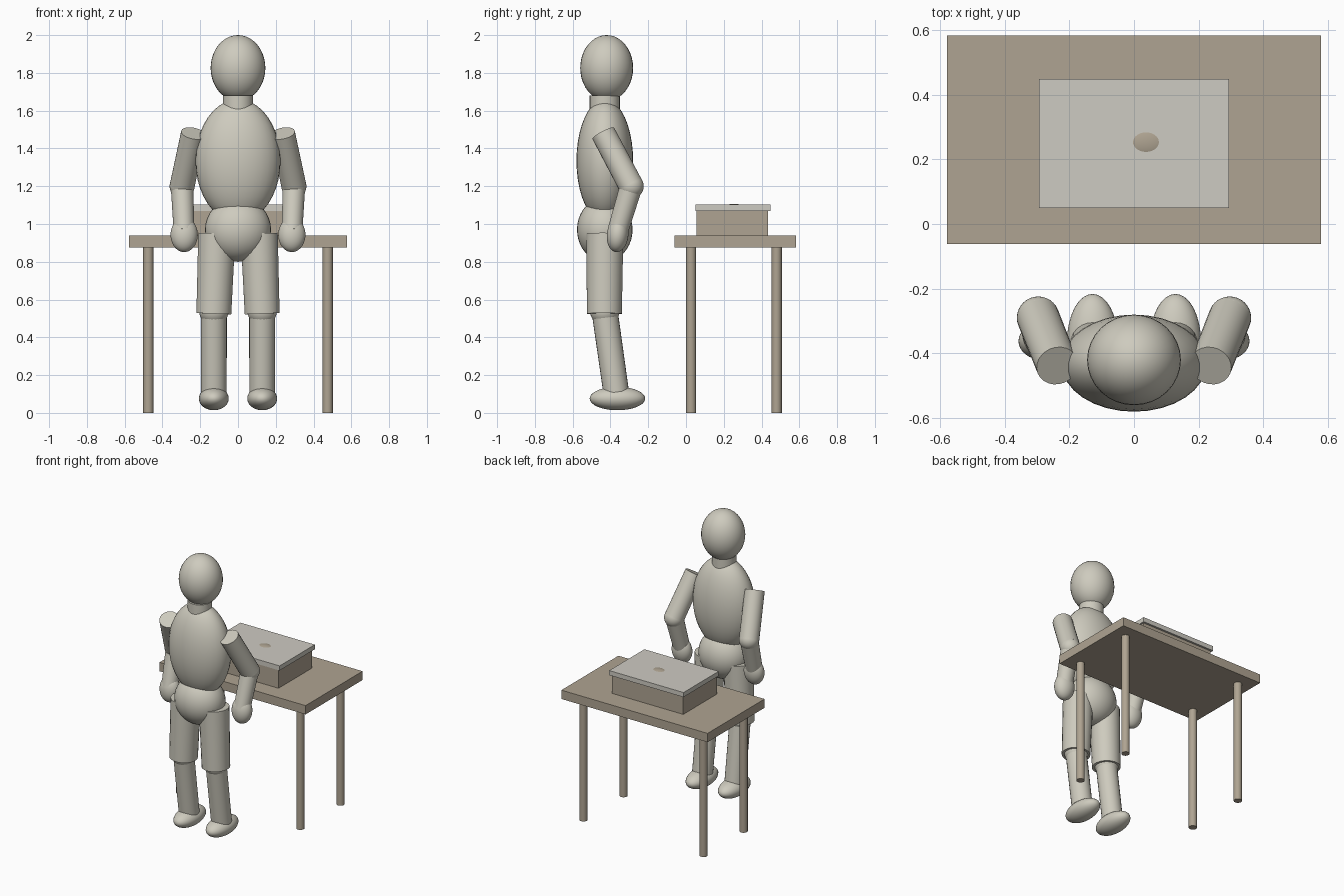
import bpy
from mathutils import Vector

if "Cube" in bpy.data.objects:
    bpy.data.objects.remove(bpy.data.objects["Cube"])


def colour(name, rgb):
    m = bpy.data.materials.new(name)
    m.diffuse_color = (*rgb, 1)
    m.use_nodes = True
    m.node_tree.nodes["Principled BSDF"].inputs["Base Color"].default_value = m.diffuse_color
    return m


pale = colour("pale_clay", (0.617, 0.597, 0.515))
lid_grey = colour("lid_grey", (0.617, 0.597, 0.540))
wood = colour("dull_wood", (0.429, 0.371, 0.287))


def finish(name, mat, smooth=True):
    ob = bpy.context.object
    ob.name = name
    ob.data.materials.append(mat)
    if smooth:
        bpy.ops.object.shade_smooth_by_angle()
    return ob


def ellipsoid(name, centre, radii, mat=pale, tilt=0):
    bpy.ops.mesh.primitive_uv_sphere_add(segments=32, ring_count=20, location=centre,
                                         rotation=(tilt, 0, 0))
    bpy.context.object.scale = radii
    bpy.ops.object.transform_apply(location=False, rotation=True, scale=True)
    return finish(name, mat)


def limb(name, a, b, ra, rb, mat=pale, sides=24):
    """Tapered cylinder from a to b."""
    a, b = Vector(a), Vector(b)
    d = b - a
    bpy.ops.mesh.primitive_cone_add(vertices=sides, radius1=ra, radius2=rb,
                                    depth=d.length, location=(a + b) / 2)
    bpy.context.object.rotation_euler = d.to_track_quat('Z', 'Y').to_euler()
    return finish(name, mat)


def block(name, lo, hi, mat):
    lo, hi = Vector(lo), Vector(hi)
    bpy.ops.mesh.primitive_cube_add(size=1, location=(lo + hi) / 2)
    bpy.context.object.scale = hi - lo
    bpy.ops.object.transform_apply(location=False, rotation=False, scale=True)
    return finish(name, mat, smooth=False)


# Head and body
ellipsoid("head", (0, -0.42, 1.826), (0.145, 0.14, 0.174))
limb("neck", (0, -0.43, 1.55), (0, -0.43, 1.68), 0.08, 0.08)
ellipsoid("torso", (0, -0.43, 1.335), (0.225, 0.15, 0.325))
ellipsoid("pelvis", (0, -0.43, 0.97), (0.175, 0.147, 0.17))

# Arms and legs, mirrored
for s, side in ((-1, "left"), (1, "right")):
    shoulder = (s * 0.237, -0.438, 1.48)
    elbow = (s * 0.296, -0.29, 1.2)
    wrist = (s * 0.286, -0.362, 0.96)
    limb(side + "_upper_arm", shoulder, elbow, 0.065, 0.066)
    ellipsoid(side + "_elbow", elbow, (0.066,) * 3)
    limb(side + "_forearm", elbow, wrist, 0.06, 0.055)
    ellipsoid(side + "_hand", (s * 0.285, -0.362, 0.943), (0.072, 0.057, 0.092), tilt=-0.1)

    limb(side + "_thigh", (s * 0.112, -0.43, 0.95), (s * 0.128, -0.432, 0.525), 0.099, 0.093)
    ellipsoid(side + "_knee", (s * 0.128, -0.43, 0.54), (0.078,) * 3)
    limb(side + "_shin", (s * 0.128, -0.428, 0.52), (s * 0.128, -0.37, 0.11), 0.069, 0.068)
    ellipsoid(side + "_foot", (s * 0.128, -0.363, 0.076), (0.079, 0.147, 0.062))

# Table
block("table_top", (-0.578, -0.062, 0.875), (0.578, 0.582, 0.938), wood)
for x in (-0.475, 0.475):
    for y in (0.027, 0.48):
        limb("table_leg", (x, y, 0), (x, y, 0.88), 0.027, 0.027, wood, 16)

# Box with overhanging lid and a low knob
block("box", (-0.282, 0.055, 0.938), (0.282, 0.434, 1.072), wood)
block("box_lid", (-0.294, 0.05, 1.07), (0.294, 0.448, 1.103), lid_grey)
ellipsoid("lid_knob", (0.037, 0.253, 1.0855), (0.069, 0.052, 0.0215), wood)
